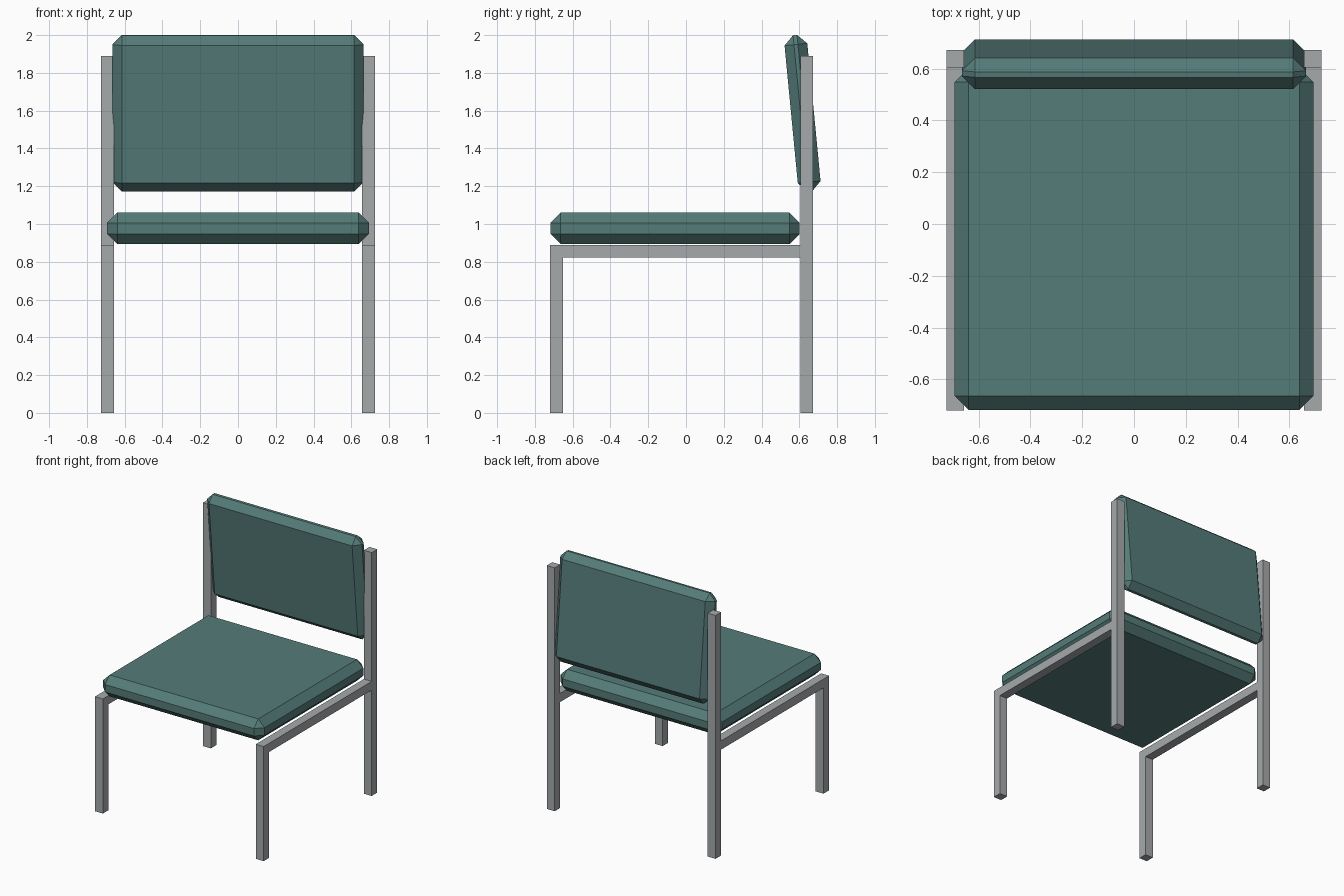
import bpy
import bmesh
import math

cube = bpy.data.objects.get("Cube")
if cube:
    bpy.data.objects.remove(cube, do_unlink=True)


def make_material(name, rgb):
    mat = bpy.data.materials.new(name)
    mat.use_nodes = True
    color = (*rgb, 1.0)
    mat.diffuse_color = color
    mat.node_tree.nodes["Principled BSDF"].inputs["Base Color"].default_value = color
    return mat


fabric = make_material("teal_fabric", (0.09, 0.2, 0.19))
metal = make_material("grey_metal", (0.38, 0.4, 0.41))


def add_object(name, bm, mat):
    bmesh.ops.recalc_face_normals(bm, faces=bm.faces)
    mesh = bpy.data.meshes.new(name)
    bm.to_mesh(mesh)
    bm.free()
    mesh.materials.append(mat)
    obj = bpy.data.objects.new(name, mesh)
    bpy.context.collection.objects.link(obj)
    return obj


def add_cushion(name, size, center, chamfer, tilt=0.0):
    """Box with every edge cut by a flat chamfer."""
    bm = bmesh.new()
    bmesh.ops.create_cube(bm, size=1.0)
    bmesh.ops.scale(bm, vec=size, verts=bm.verts)
    bmesh.ops.bevel(bm, geom=bm.edges[:], offset=chamfer, segments=1,
                    affect='EDGES', profile=0.5)
    obj = add_object(name, bm, fabric)
    obj.location = center
    obj.rotation_euler.x = tilt
    return obj


def add_side_profile(name, outline, x_min, x_max):
    """Extrude a (y, z) outline across x."""
    bm = bmesh.new()
    face = bm.faces.new([bm.verts.new((x_min, y, z)) for y, z in outline])
    result = bmesh.ops.extrude_face_region(bm, geom=[face])
    moved = [v for v in result["geom"] if isinstance(v, bmesh.types.BMVert)]
    bmesh.ops.translate(bm, vec=(x_max - x_min, 0, 0), verts=moved)
    return add_object(name, bm, metal)


# Frame dimensions
tube = 0.068
outer = 0.725
front = -0.72
post_front = 0.605
rail_top = 0.89
post_top = 1.89

# Front leg with its seat rail, and the tall back post, on each side
leg_outline = [(front, 0), (front + tube, 0), (front + tube, rail_top - tube),
               (post_front, rail_top - tube), (post_front, rail_top), (front, rail_top)]
post_outline = [(post_front, 0), (post_front + tube, 0),
                (post_front + tube, post_top), (post_front, post_top)]
for side, x_min in (("left", outer - tube), ("right", -outer)):
    add_side_profile(side + "_front_leg_and_rail", leg_outline, x_min, x_min + tube)
    add_side_profile(side + "_back_post", post_outline, x_min, x_min + tube)

# Seat cushion and leaning backrest
add_cushion("seat_cushion", (1.386, 1.32, 0.166), (0, -0.058, 0.977), 0.054)
add_cushion("backrest_cushion", (1.33, 0.121, 0.832), (0, 0.617, 1.586), 0.05,
            math.radians(5.5))
